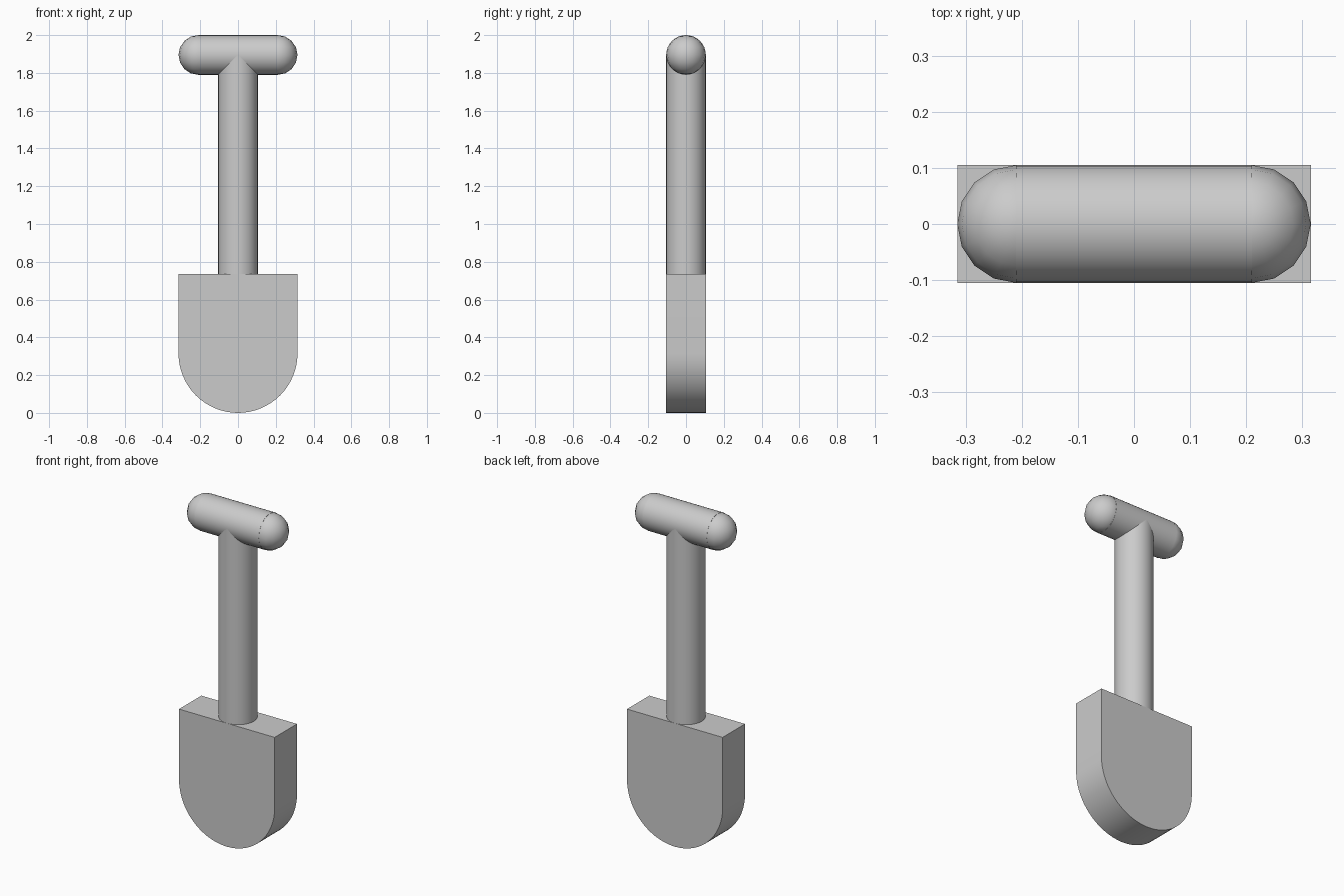
import bpy
import bmesh
import math

cube = bpy.data.objects.get("Cube")
if cube:
    bpy.data.objects.remove(cube, do_unlink=True)

R = 0.105            # shaft and grip radius
W = 3 * R            # blade half width
BLADE_TOP = 0.735
GRIP_Z = 2 - R

grey = bpy.data.materials.new("plain grey")
grey.use_nodes = True
colour = (0.6, 0.6, 0.6, 1)
grey.diffuse_color = colour
grey.node_tree.nodes["Principled BSDF"].inputs["Base Color"].default_value = colour


def finish(obj, name, smooth_angle=40):
    obj.name = name
    obj.data.name = name
    obj.data.materials.append(grey)
    bpy.ops.object.select_all(action="DESELECT")
    obj.select_set(True)
    bpy.context.view_layer.objects.active = obj
    bpy.ops.object.shade_smooth_by_angle(angle=math.radians(smooth_angle))


def rod(name, length, location, rotation=(0, 0, 0)):
    bpy.ops.mesh.primitive_cylinder_add(
        vertices=32, radius=R, depth=length, location=location, rotation=rotation)
    finish(bpy.context.object, name)


# Blade: flat top, straight sides and a half-round bottom, extruded in depth
bm = bmesh.new()
outline = [(-W, BLADE_TOP)]
steps = 32
for i in range(steps + 1):
    a = math.pi + math.pi * i / steps
    outline.append((W * math.cos(a), W + W * math.sin(a)))
outline.append((W, BLADE_TOP))
face = bm.faces.new([bm.verts.new((x, -R, z)) for x, z in outline])
extruded = bmesh.ops.extrude_face_region(bm, geom=[face])["geom"]
bmesh.ops.translate(bm, vec=(0, 2 * R, 0),
                    verts=[g for g in extruded if isinstance(g, bmesh.types.BMVert)])
bmesh.ops.recalc_face_normals(bm, faces=bm.faces)
mesh = bpy.data.meshes.new("blade")
bm.to_mesh(mesh)
bm.free()
blade = bpy.data.objects.new("blade", mesh)
bpy.context.collection.objects.link(blade)
finish(blade, "blade")

# Shaft runs from the blade into the middle of the grip
rod("shaft", GRIP_Z - BLADE_TOP, (0, 0, (GRIP_Z + BLADE_TOP) / 2))

# Cross grip with rounded ends
rod("grip", 4 * R, (0, 0, GRIP_Z), (0, math.pi / 2, 0))
for side, name in ((1, "left_grip_end"), (-1, "right_grip_end")):
    bpy.ops.mesh.primitive_uv_sphere_add(
        segments=16, ring_count=8, radius=R, location=(side * 2 * R, 0, GRIP_Z))
    finish(bpy.context.object, name)
